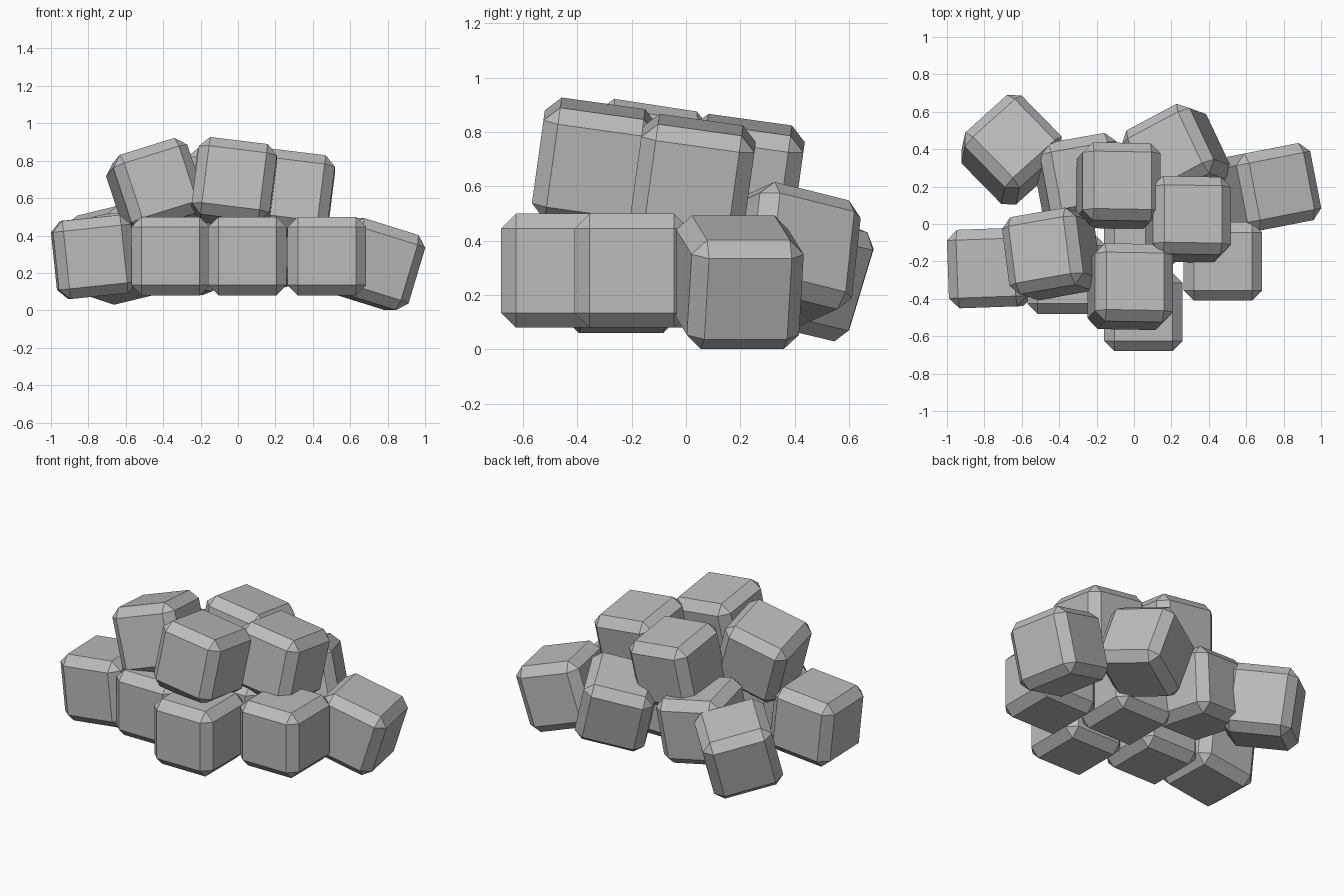
import bpy
from math import radians

if "Cube" in bpy.data.objects:
    bpy.data.objects.remove(bpy.data.objects["Cube"], do_unlink=True)

SIZE = 0.42
CHAMFER = 0.055

# Single stone colour
stone = bpy.data.materials.new("stone_grey")
stone.use_nodes = True
colour = (0.5, 0.5, 0.5, 1)
stone.diffuse_color = colour
stone.node_tree.nodes["Principled BSDF"].inputs["Base Color"].default_value = colour


def block(name, centre, tilt=(0, 0, 0)):
    """A chamfered cube, tilted in degrees about x, y and z."""
    bpy.ops.mesh.primitive_cube_add(size=SIZE, location=centre,
                                    rotation=[radians(a) for a in tilt])
    ob = bpy.context.object
    ob.name = name
    ob.data.materials.append(stone)
    bevel = ob.modifiers.new("chamfer", 'BEVEL')
    bevel.width = CHAMFER
    bevel.segments = 1
    bevel.limit_method = 'NONE'
    return ob


# Level blocks on the bottom layer
for name, x, y in (("front_block", 0.05, -0.47), ("front_left_block", 0.475, -0.20),
                   ("front_right_block", -0.36, -0.27), ("middle_block", 0.05, -0.01)):
    block(name, (x, y, 0.29))

# Tumbled blocks around the bottom layer
block("far_right_block", (-0.77, -0.235, 0.285), (0, -6, 2))
block("far_left_block", (0.73, 0.19, 0.247), (0, 17, 11))
block("back_right_block", (-0.655, 0.397, 0.294), (-10, 14, 42))
block("back_left_block", (0.225, 0.37, 0.35), (-13, -12, 28))
block("back_middle_block", (-0.29, 0.24, 0.32), (-4, 8, 10))

# Top layer: three blocks sharing one lean, and one turned the other way
for name, centre in (("upper_front_block", (-0.02, -0.335, 0.68)),
                     ("upper_left_block", (0.29, 0.025, 0.62)),
                     ("upper_back_block", (-0.085, 0.205, 0.62))):
    block(name, centre, (-8, 7, -1))
block("upper_right_block", (-0.44, -0.16, 0.655), (-9, -17, 10))
